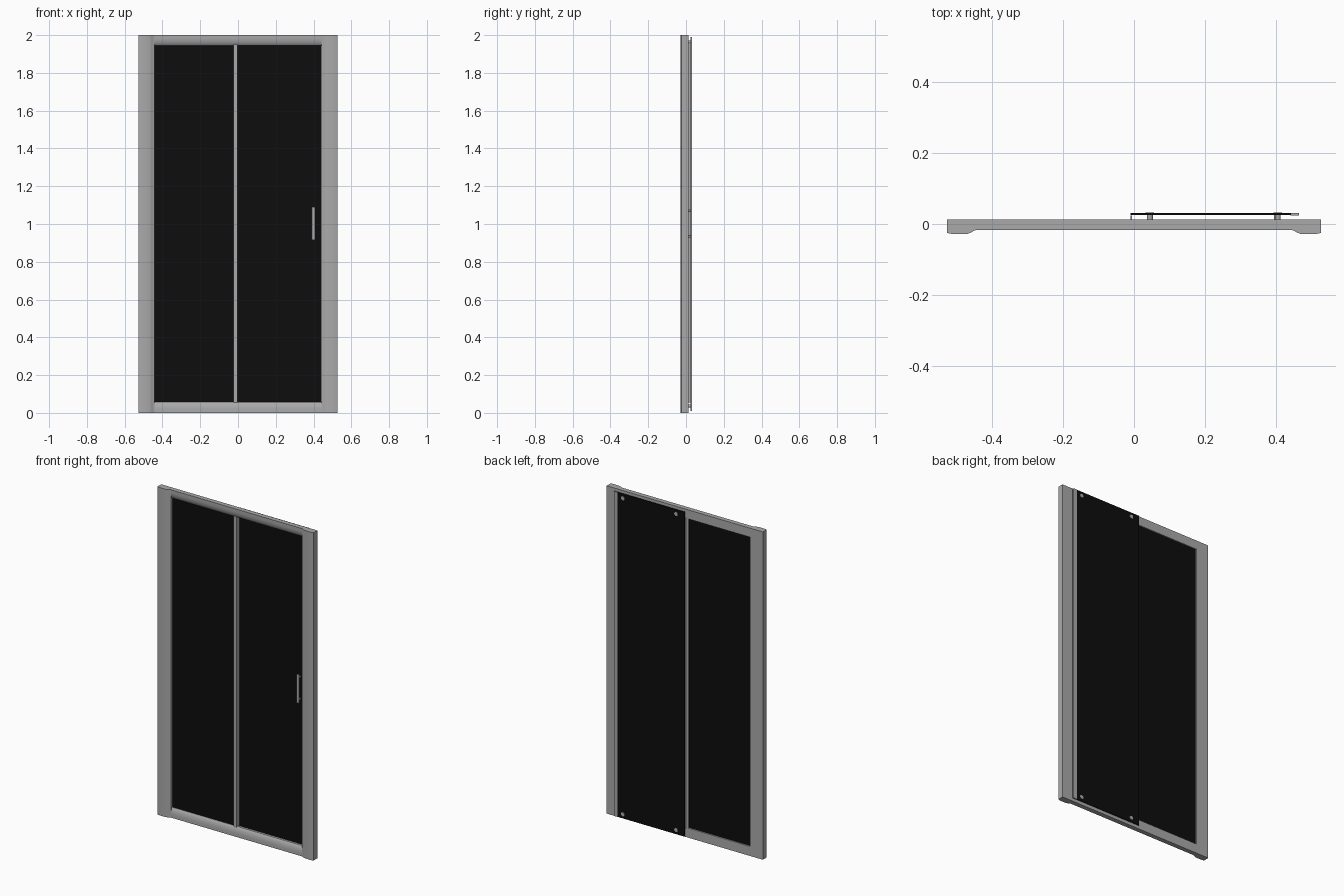
import bpy, bmesh, math
from mathutils import Matrix, Vector

cube = bpy.data.objects.get("Cube")
if cube:
    bpy.data.objects.remove(cube, do_unlink=True)


def material(name, value):
    m = bpy.data.materials.new(name)
    m.use_nodes = True
    col = (value, value, value, 1)
    m.diffuse_color = col
    m.node_tree.nodes["Principled BSDF"].inputs["Base Color"].default_value = col
    return m


METAL = material("satin grey metal", 0.40)
GLASS = material("black glass", 0.004)


def finish(name, bm, mat):
    bmesh.ops.recalc_face_normals(bm, faces=bm.faces)
    me = bpy.data.meshes.new(name)
    bm.to_mesh(me)
    bm.free()
    me.materials.append(mat)
    ob = bpy.data.objects.new(name, me)
    bpy.context.collection.objects.link(ob)
    return ob


def smooth(ob):
    bpy.ops.object.select_all(action="DESELECT")
    ob.select_set(True)
    bpy.context.view_layer.objects.active = ob
    bpy.ops.object.shade_smooth_by_angle(angle=math.radians(25))


def box(name, x, y, z, mat, bevel=0):
    bm = bmesh.new()
    bmesh.ops.create_cube(bm, size=1)
    for v in bm.verts:
        v.co = [(r[0] + r[1]) / 2 + c * (r[1] - r[0]) for c, r in zip(v.co, (x, y, z))]
    if bevel:
        bmesh.ops.bevel(bm, geom=bm.edges[:], offset=bevel, segments=2,
                        profile=0.5, affect="EDGES")
    return finish(name, bm, mat)


def extrude(name, points, offset, mat):
    bm = bmesh.new()
    face = bm.faces.new([bm.verts.new(p) for p in points])
    new = bmesh.ops.extrude_face_region(bm, geom=[face])["geom"]
    moved = [g for g in new if isinstance(g, bmesh.types.BMVert)]
    bmesh.ops.translate(bm, verts=moved, vec=Vector(offset))
    ob = finish(name, bm, mat)
    smooth(ob)
    return ob


def disc(bm, x, z, y0, y1, radius):
    place = Matrix.Translation((x, (y0 + y1) / 2, z)) @ Matrix.Rotation(math.pi / 2, 4, "X")
    bmesh.ops.create_cone(bm, cap_ends=True, segments=24, radius1=radius,
                          radius2=radius, depth=y1 - y0, matrix=place)


# Jambs: crowned profile extruded to full height
jamb = [(0.527, 0.012), (0.527, -0.025), (0.515, -0.0275), (0.5, -0.0285),
        (0.468, -0.0275), (0.458, -0.024), (0.45, -0.0185), (0.442, -0.0165),
        (0.442, 0.012)]
for side, s in (("left", 1), ("right", -1)):
    extrude(side + "_jamb", [(s * x, y, 0) for x, y in jamb], (0, 0, 2), METAL)

# Rails: flat outer band rounding back towards the opening
rail = [(0.012, 0), (-0.0165, 0), (-0.0165, 0.02), (-0.0155, 0.03),
        (-0.0125, 0.042), (-0.008, 0.052), (-0.003, 0.058), (0.012, 0.058)]
extrude("bottom_rail", [(-0.442, y, z) for y, z in rail], (0.884, 0, 0), METAL)
extrude("top_rail", [(-0.442, y, 2 - z * 0.95) for y, z in rail], (0.884, 0, 0), METAL)

# Fixed pane and the post at its free edge
box("fixed_pane", (-0.444, -0.015), (-0.001, 0.004), (0.055, 1.95), GLASS)
box("centre_post", (-0.024, -0.003), (-0.012, 0.012), (0.055, 1.95), METAL, 0.002)
box("post_seal", (-0.01, -0.006), (0.012, 0.024), (0.055, 1.95), METAL)

# Sliding pane behind the frame, with its closing seal
box("sliding_pane", (-0.01, 0.442), (0.0255, 0.0305), (0.01, 1.99), GLASS)
box("closing_seal", (0.44, 0.465), (0.024, 0.0315), (0.01, 1.99), METAL)

# Rollers: hub through the pane and a cap on its back
for row, z in (("bottom", 0.036), ("top", 1.964)):
    for side, x in (("inner", 0.045), ("outer", 0.405)):
        bm = bmesh.new()
        disc(bm, x, z, 0.008, 0.0255, 0.008)
        disc(bm, x, z, 0.0305, 0.0325, 0.012)
        smooth(finish(f"{row}_{side}_roller", bm, METAL))

# Handle: grip bar on two standoffs
box("handle_grip", (0.39, 0.409), (0.004, 0.012), (0.915, 1.09), METAL, 0.002)
for name, z in (("lower", 0.935), ("upper", 1.07)):
    bm = bmesh.new()
    disc(bm, 0.4, z, 0.011, 0.0255, 0.006)
    smooth(finish(name + "_handle_standoff", bm, METAL))
